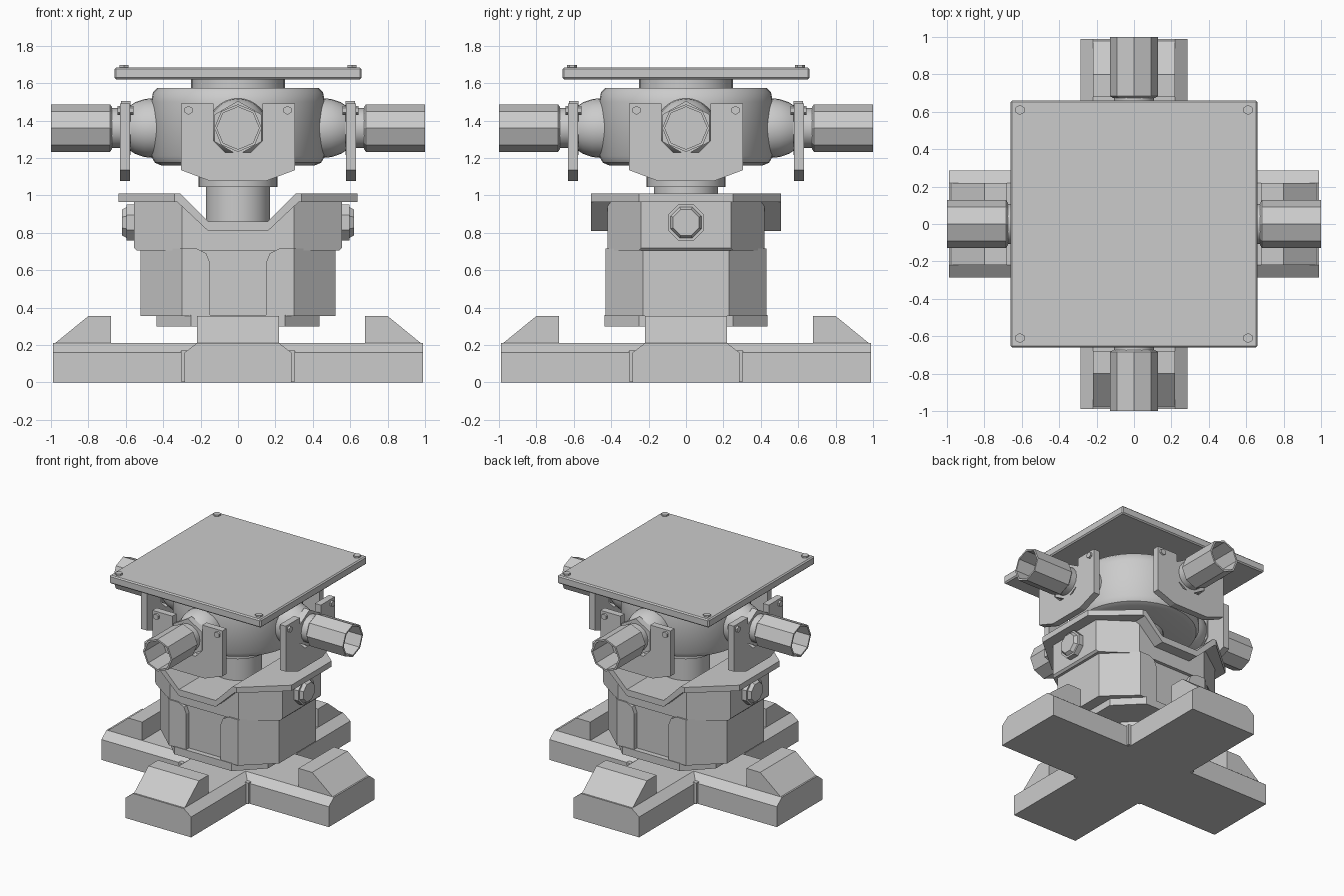
import bpy
import bmesh
from math import radians, pi
from mathutils import Matrix, Vector

cube = bpy.data.objects.get("Cube")
if cube:
    bpy.data.objects.remove(cube, do_unlink=True)

GREY = (0.6, 0.6, 0.6, 1)
grey = bpy.data.materials.new("plain grey")
grey.use_nodes = True
grey.diffuse_color = GREY
grey.node_tree.nodes["Principled BSDF"].inputs["Base Color"].default_value = GREY

PLACE = {
    "x": lambda a, b, d: (d, a, b),
    "y": lambda a, b, d: (a, d, b),
    "z": lambda a, b, d: (a, b, d),
}


def finish(name, bm, matrix, smooth=False):
    bm.transform(matrix)
    bmesh.ops.recalc_face_normals(bm, faces=bm.faces)
    mesh = bpy.data.meshes.new(name)
    bm.to_mesh(mesh)
    bm.free()
    mesh.materials.append(grey)
    obj = bpy.data.objects.new(name, mesh)
    bpy.context.collection.objects.link(obj)
    if smooth:
        bpy.ops.object.select_all(action="DESELECT")
        obj.select_set(True)
        bpy.context.view_layer.objects.active = obj
        bpy.ops.object.shade_smooth_by_angle(angle=radians(35))
    return obj


def prism(name, points, axis, low, high, clip=None, matrix=Matrix(), bevel=0):
    """Extrude an outline along an axis; clip cuts the four upright corners."""
    bm = bmesh.new()
    face = bm.faces.new([bm.verts.new(PLACE[axis](a, b, low)) for a, b in points])
    extruded = bmesh.ops.extrude_face_region(bm, geom=[face])["geom"]
    moved = [v for v in extruded if isinstance(v, bmesh.types.BMVert)]
    bmesh.ops.translate(bm, verts=moved, vec=PLACE[axis](0, 0, high - low))
    if clip:
        (x1, y1), (x2, y2) = clip
        for sx in (-1, 1):
            for sy in (-1, 1):
                bmesh.ops.bisect_plane(
                    bm, geom=bm.verts[:] + bm.edges[:] + bm.faces[:],
                    plane_co=Vector((sx * x1, sy * y1, 0)),
                    plane_no=Vector((sx * (y2 - y1), sy * (x1 - x2), 0)),
                    clear_outer=True)
                bmesh.ops.holes_fill(bm, edges=bm.edges[:], sides=0)
    obj = finish(name, bm, matrix)
    if bevel:
        mod = obj.modifiers.new("edge", "BEVEL")
        mod.width = bevel
        mod.segments = 1
    return obj


def lathe(name, profile, sides, matrix=Matrix(), smooth=False):
    """Turn a (radius, height) profile around z."""
    bm = bmesh.new()
    verts = [bm.verts.new((r, 0, h)) for r, h in profile]
    edges = [bm.edges.new(pair) for pair in zip(verts, verts[1:])]
    bmesh.ops.spin(bm, geom=verts + edges, cent=(0, 0, 0), axis=(0, 0, 1),
                   angle=2 * pi, steps=sides, use_duplicate=False)
    bmesh.ops.remove_doubles(bm, verts=bm.verts, dist=0.0005)
    return finish(name, bm, matrix, smooth)


def mirrored(half):
    return half + [(-a, b) for a, b in reversed(half)]


def rect(a, b):
    return [(-a, -b), (a, -b), (a, b), (-a, b)]


def disc(r, low, high):
    return [(0, low), (r, low), (r, high), (0, high)]


OUTWARD = Matrix.Rotation(pi / 2, 4, "Y")

# Crossed base beams with a chamfered section, and a block on each end
beam = mirrored([(0.285, 0), (0.285, 0.16), (0.22, 0.21)])
block = [(0.68, 0.2), (0.99, 0.2), (0.8, 0.355), (0.68, 0.355)]
for i in range(2):
    prism("base_beam", beam, "x", -0.99, 0.99, matrix=Matrix.Rotation(i * pi / 2, 4, "Z"))
for i in range(4):
    prism("end_block", block, "y", -0.22, 0.22, matrix=Matrix.Rotation(i * pi / 2, 4, "Z"))
prism("base_centre", rect(0.305, 0.305), "z", 0.005, 0.17)
prism("base_column", rect(0.22, 0.22), "z", 0.1, 0.32, ((0.22, 0.12), (0.12, 0.22)))

# Lower body: plinth, recessed core and two side pods
prism("plinth", rect(0.435, 0.435), "z", 0.3, 0.36, ((0.435, 0.25), (0.25, 0.435)))
prism("core", rect(0.26, 0.395), "z", 0.35, 0.75)
pod = [(0.15, 0.355), (0.52, 0.355), (0.52, 0.715), (0.22, 0.715),
       (0.17, 0.69), (0.15, 0.64)]
for s in (-1, 1):
    prism("side_pod", [(s * x, z) for x, z in pod], "y", -0.43, 0.43,
          ((0.52, 0.23), (0.3, 0.43)))

# Upper body under a folded flange with a dip in the middle
upper = mirrored([(0.54, 0.705), (0.555, 0.72), (0.555, 0.97), (0.31, 0.97), (0.16, 0.82)])
prism("upper_body", upper, "y", -0.42, 0.42, ((0.555, 0.24), (0.3, 0.42)))
flange = mirrored([(0.16, 0.81), (0.325, 0.965), (0.64, 0.965), (0.64, 1.01),
                   (0.31, 1.01), (0.16, 0.86)])
prism("flange", flange, "y", -0.507, 0.507, ((0.64, 0.25), (0.34, 0.507)))

# Octagonal side caps
for i in (0, 2):
    turn = Matrix.Rotation(i * pi / 2, 4, "Z") @ Matrix.Translation((0, 0, 0.855))
    cap = [(0, 0.5), (0.105, 0.5), (0.105, 0.595), (0.09, 0.595), (0.075, 0.62), (0, 0.62)]
    lathe("side_cap", cap, 8, turn @ OUTWARD @ Matrix.Rotation(pi / 8, 4, "Z"))

# Neck, hub and mounting disc
lathe("neck", disc(0.172, 0.84, 1.06), 32, smooth=True)
lathe("neck_ring", disc(0.21, 1.045, 1.17), 32, smooth=True)
hub = [(0, 1.16), (0.41, 1.16), (0.445, 1.175), (0.465, 1.21), (0.465, 1.5),
       (0.455, 1.55), (0.43, 1.575), (0, 1.575)]
lathe("hub", hub, 40, smooth=True)
lathe("mounting_disc", disc(0.25, 1.56, 1.63), 32, smooth=True)

# Four outlets: rounded boss, notched bracket, collar and hollow pipe
bracket = mirrored([(0.15, 1.077), (0.305, 1.135), (0.305, 1.492), (0.13, 1.492),
                    (0.13, 1.29), (0.07, 1.23)])
# The notch is part of the outline, so order the second half around the bottom
half = bracket[:6]
bracket = half + [(-y, z) for y, z in reversed(half)]
boss = [(0, 0.38), (0.155, 0.38), (0.16, 0.45), (0.155, 0.5), (0.138, 0.55),
        (0.115, 0.585), (0, 0.585)]
pipe = [(0, 0.675), (0.115, 0.675), (0.127, 0.685), (0.127, 1), (0.113, 1),
        (0.113, 0.78), (0, 0.78)]
for i in range(4):
    turn = Matrix.Rotation(i * pi / 2, 4, "Z")
    axis = turn @ Matrix.Translation((0, 0, 1.36)) @ OUTWARD
    lathe("outlet_boss", boss, 28, axis, smooth=True)
    prism("bracket", bracket, "x", 0.578, 0.63, matrix=turn)
    lathe("outlet_nut", disc(0.145, 0.575, 0.625), 6, axis)
    lathe("outlet_collar", disc(0.107, 0.6, 0.69), 16, axis, smooth=True)
    lathe("outlet_pipe", pipe, 8, axis)
    for s in (-1, 1):
        place = turn @ Matrix.Translation((0, s * 0.265, 1.455)) @ OUTWARD
        lathe("bracket_bolt", disc(0.024, 0.56, 0.645), 6, place)

# Square top plate with corner bolts
prism("top_plate", rect(0.66, 0.66), "z", 1.62, 1.685, bevel=0.009)
for x in (-0.61, 0.61):
    for y in (-0.61, 0.61):
        place = Matrix.Translation((x, y, 0)) @ Matrix.Rotation(pi / 6, 4, "Z")
        lathe("plate_bolt", disc(0.027, 1.66, 1.698), 6, place)
